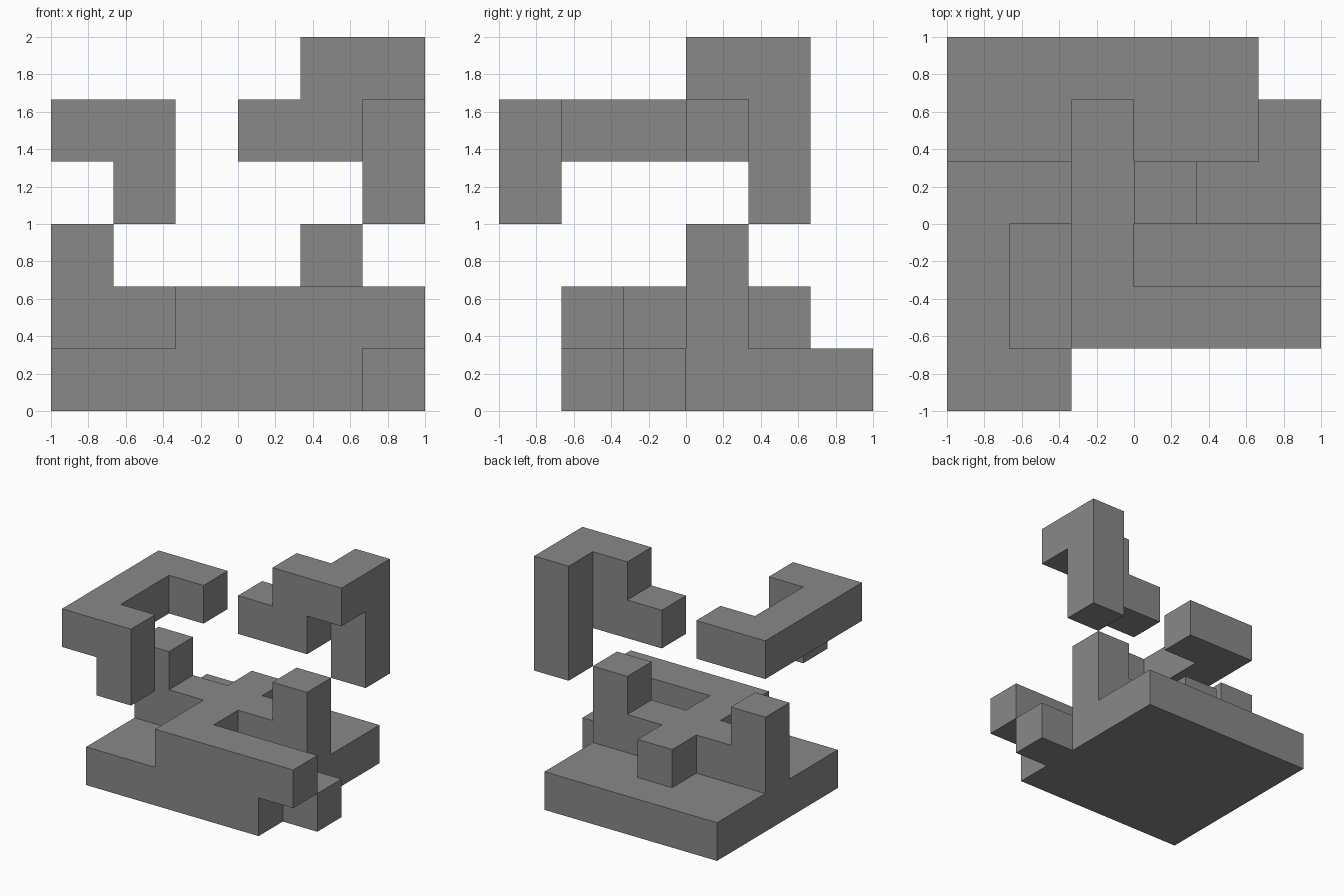
import bpy
import bmesh
from math import radians
from mathutils import Vector

CELL = 1 / 3
ORIGIN = Vector((-1, -1, 0))

if "Cube" in bpy.data.objects:
    bpy.data.objects.remove(bpy.data.objects["Cube"], do_unlink=True)

grey = bpy.data.materials.new("plain grey")
grey.use_nodes = True
colour = (0.25, 0.25, 0.25, 1)
grey.diffuse_color = colour
grey.node_tree.nodes["Principled BSDF"].inputs["Base Color"].default_value = colour


def bar(start, size=(1, 1, 1)):
    """Grid cells filled by a bar with the given start cell and size."""
    return {(start[0] + i, start[1] + j, start[2] + k)
            for i in range(size[0]) for j in range(size[1]) for k in range(size[2])}


def build_piece(name, *bars):
    """Join bars into one clean shell without inner walls."""
    cells = set().union(*bars)
    bm = bmesh.new()
    corners = {}

    def corner(point):
        key = tuple(round(c) for c in point)
        if key not in corners:
            corners[key] = bm.verts.new(ORIGIN + Vector(key) * CELL)
        return corners[key]

    for cell in cells:
        centre = Vector(cell) + Vector((0.5, 0.5, 0.5))
        for axis in range(3):
            for sign in (-1, 1):
                normal = Vector((0, 0, 0))
                normal[axis] = sign
                if tuple(round(c) for c in Vector(cell) + normal) in cells:
                    continue
                u = Vector((0, 0, 0))
                u[(axis + 1) % 3] = 0.5
                v = normal.cross(u)
                mid = centre + normal / 2
                bm.faces.new([corner(mid + a * u + b * v)
                              for a, b in ((-1, -1), (1, -1), (1, 1), (-1, 1))])
    # Merge the flat grid squares into large faces
    bmesh.ops.dissolve_limit(bm, angle_limit=radians(1), verts=bm.verts[:], edges=bm.edges[:])
    mesh = bpy.data.meshes.new(name)
    bm.to_mesh(mesh)
    bm.free()
    mesh.materials.append(grey)
    piece = bpy.data.objects.new(name, mesh)
    bpy.context.collection.objects.link(piece)


# Square slab with raised crossing bars and two posts
build_piece(
    "base_piece",
    bar((0, 1, 0), (5, 5, 1)),   # slab
    bar((5, 2, 0)),              # side knob
    bar((2, 1, 1), (4, 1, 1)),   # front bar
    bar((2, 1, 1), (1, 4, 1)),   # middle bar
    bar((0, 3, 1), (5, 1, 1)),   # cross bar
    bar((0, 3, 2)),              # right post
    bar((4, 3, 2)),              # left post
)

# Floating hook with a short leg at its front end
build_piece(
    "hook_piece",
    bar((0, 0, 4), (1, 4, 1)),
    bar((1, 0, 3), (1, 1, 2)),
    bar((1, 3, 4)),
)

# Floating stepped piece with a tall rear leg
build_piece(
    "stepped_piece",
    bar((3, 3, 4), (2, 1, 1)),
    bar((4, 3, 5), (2, 1, 1)),
    bar((5, 4, 3), (1, 1, 3)),
)
